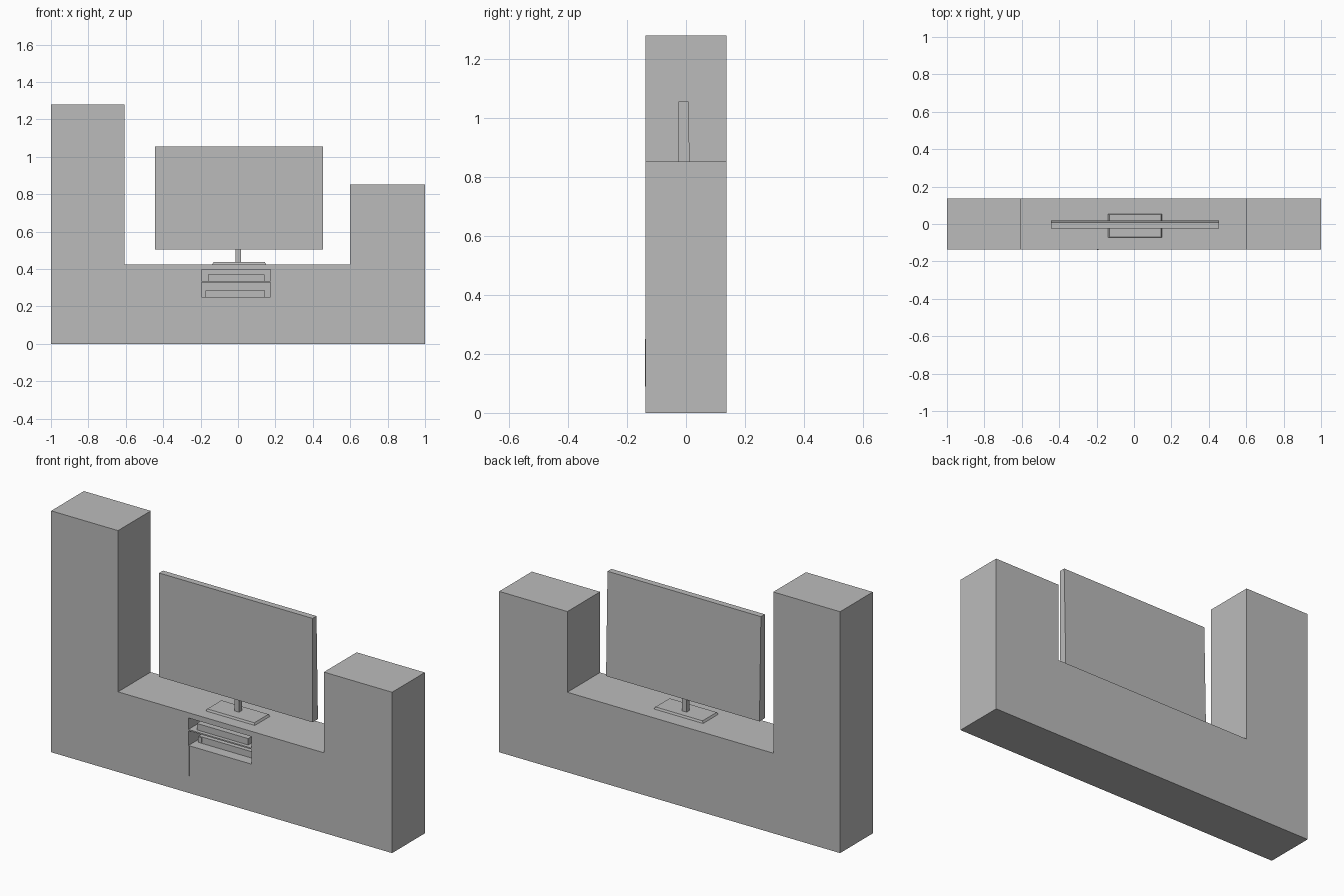
import bpy
import bmesh

cube = bpy.data.objects.get("Cube")
if cube:
    bpy.data.objects.remove(cube, do_unlink=True)

grey = bpy.data.materials.new("plain grey")
grey.use_nodes = True
grey.diffuse_color = (0.5, 0.5, 0.5, 1)
grey.node_tree.nodes["Principled BSDF"].inputs["Base Color"].default_value = (0.5, 0.5, 0.5, 1)


def prism(name, profile, direction):
    """Extrude a closed flat profile along a direction."""
    bm = bmesh.new()
    face = bm.faces.new([bm.verts.new(p) for p in profile])
    moved = bmesh.ops.extrude_face_region(bm, geom=[face])["geom"]
    verts = [v for v in moved if isinstance(v, bmesh.types.BMVert)]
    bmesh.ops.translate(bm, verts=verts, vec=direction)
    bmesh.ops.recalc_face_normals(bm, faces=bm.faces)
    mesh = bpy.data.meshes.new(name)
    bm.to_mesh(mesh)
    bm.free()
    mesh.materials.append(grey)
    obj = bpy.data.objects.new(name, mesh)
    bpy.context.collection.objects.link(obj)
    return obj


def box(name, x0, x1, y0, y1, z0, z1):
    base = [(x0, y0, z0), (x1, y0, z0), (x1, y1, z0), (x0, y1, z0)]
    return prism(name, base, (0, 0, z1 - z0))


# Cabinet: low bench between a tall and a short tower
FRONT, BACK = -0.137, 0.137
outline = [(-1, 0), (1, 0), (1, 0.853), (0.6, 0.853), (0.6, 0.425),
           (-0.608, 0.425), (-0.608, 1.28), (-1, 1.28)]
cabinet = prism("cabinet", [(x, FRONT, z) for x, z in outline], (0, BACK - FRONT, 0))

# Open niche cut into the bench front
cutter = box("niche_cutter", -0.195, 0.175, -0.2, 0.08, 0.251, 0.397)
cutter.hide_render = True
cut = cabinet.modifiers.new("niche", "BOOLEAN")
cut.operation = "DIFFERENCE"
cut.solver = "EXACT"
cut.object = cutter
bpy.context.view_layer.objects.active = cabinet
bpy.ops.object.modifier_apply(modifier=cut.name)
bpy.data.objects.remove(cutter, do_unlink=True)

# Shelf, media players and a door edge strip
box("niche_shelf", -0.195, 0.175, FRONT, 0.08, 0.329, 0.336)
box("upper_player", -0.16, 0.142, -0.117, 0.06, 0.336, 0.37)
box("lower_player", -0.175, 0.145, -0.08, 0.07, 0.251, 0.285)
box("player_button", -0.175, -0.155, -0.085, -0.08, 0.257, 0.283)
box("door_edge", -0.197, -0.19, FRONT - 0.002, FRONT, 0.09, 0.251)

# Television: panel with a back that slopes, standing on a post and foot
section = [(-0.025, 0.505), (0.02, 0.505), (0.008, 1.056), (-0.025, 1.056)]
prism("television_panel", [(-0.445, y, z) for y, z in section], (0.9, 0, 0))
box("television_post", -0.013, 0.015, -0.012, 0.013, 0.434, 0.515)
foot = box("television_foot", -0.138, 0.15, -0.073, 0.054, 0.425, 0.436)
for v in foot.data.vertices:
    if v.co.z > 0.43:
        v.co.x += 0.006 if v.co.x < 0 else -0.006
        v.co.y += 0.004 if v.co.y < 0 else -0.004
